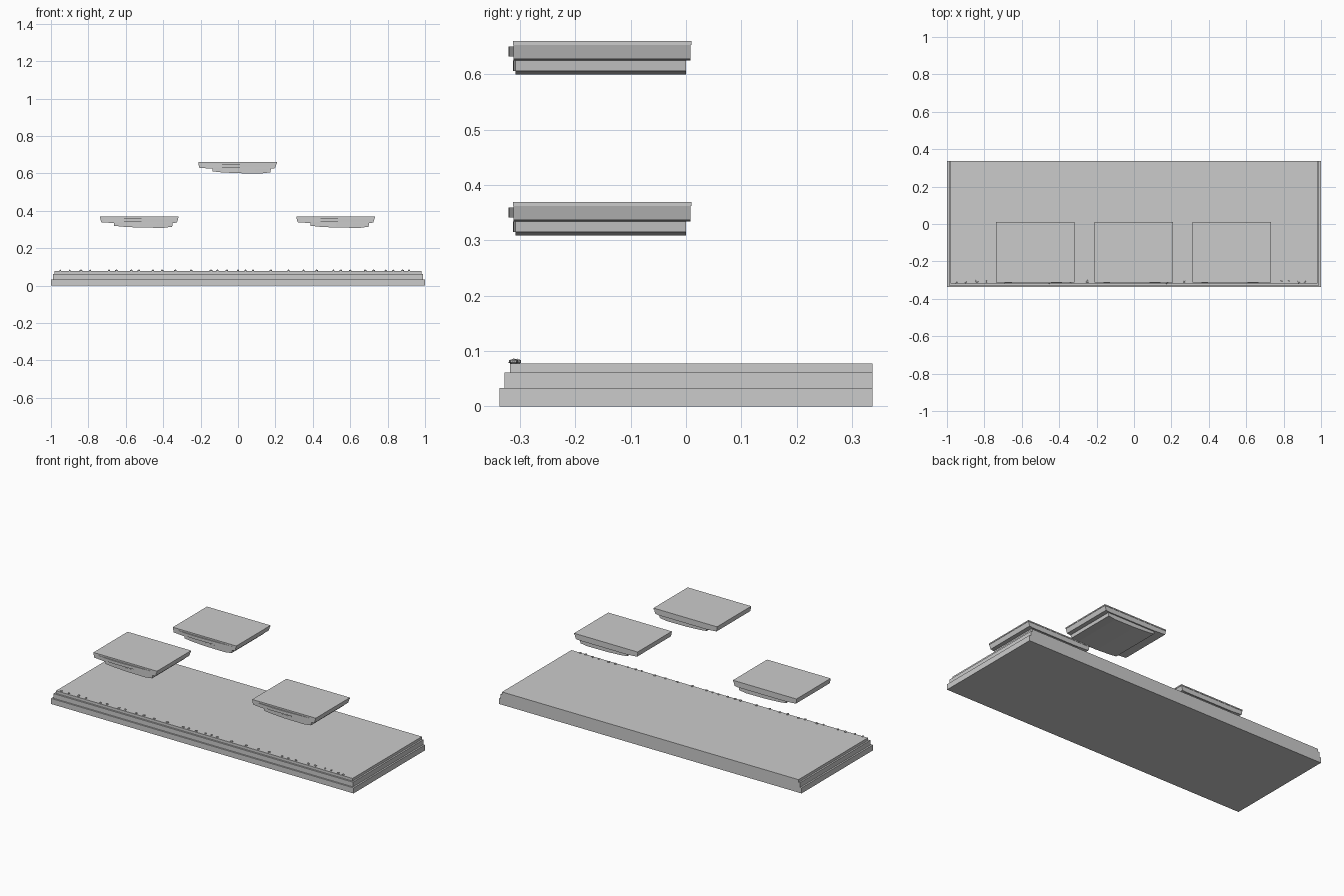
import bpy, bmesh, random
from mathutils import Vector, Matrix

if "Cube" in bpy.data.objects:
    bpy.data.objects.remove(bpy.data.objects["Cube"])

random.seed(4)
grey = bpy.data.materials.new("stone grey")
grey.diffuse_color = (0.6, 0.6, 0.6, 1)
grey.use_nodes = True
grey.node_tree.nodes["Principled BSDF"].inputs["Base Color"].default_value = grey.diffuse_color


def finish(name, bm):
    bmesh.ops.recalc_face_normals(bm, faces=bm.faces)
    mesh = bpy.data.meshes.new(name)
    bm.to_mesh(mesh)
    bm.free()
    mesh.materials.append(grey)
    ob = bpy.data.objects.new(name, mesh)
    bpy.context.collection.objects.link(ob)
    return ob


def prism(name, points, direction):
    """Extrude a closed outline along a direction."""
    bm = bmesh.new()
    face = bm.faces.new([bm.verts.new(p) for p in points])
    new = bmesh.ops.extrude_face_region(bm, geom=[face])["geom"]
    verts = [v for v in new if isinstance(v, bmesh.types.BMVert)]
    bmesh.ops.translate(bm, verts=verts, vec=Vector(direction))
    # put back the starting cap if the extrusion consumed it
    if any(e.is_boundary for e in bm.edges):
        bmesh.ops.holes_fill(bm, edges=[e for e in bm.edges if e.is_boundary])
    return finish(name, bm)


def box(name, x0, x1, y0, y1, z0, z1):
    return prism(name, [(x0, y0, z0), (x1, y0, z0), (x1, y1, z0), (x0, y1, z0)],
                 (0, 0, z1 - z0))


# stepped ground, flush at the back
for name, half, front, z0, z1 in (("ground_base", 1.0, -0.337, 0, 0.033),
                                  ("ground_middle", 0.99, -0.328, 0.033, 0.061),
                                  ("ground_top", 0.98, -0.318, 0.061, 0.077)):
    box(name, -half, half, front, 0.337, z0, z1)

# pebbles along the front edge
bm = bmesh.new()
for x in (-.95, -.90, -.84, -.79, -.69, -.65, -.57, -.53, -.455, -.405, -.335, -.25,
          -.145, -.11, -.06, 0, .04, .08, .175, .27, .35, .42, .51, .55, .60, .68,
          .725, .79, .83, .88, .915):
    r = random.uniform(0.006, 0.010)
    m = (Matrix.Translation((x, random.uniform(-0.313, -0.304), 0.081))
         @ Matrix.Rotation(random.uniform(0, 3), 4, 'Z')
         @ Matrix.Diagonal((r, r * 0.8, 0.005, 1)))
    bmesh.ops.create_icosphere(bm, subdivisions=1, radius=1, matrix=m)
finish("pebbles", bm)

# three floating ledges: slab, rim, faceted front and rounded underside
for side, cx, dz in (("left", -0.527, -0.291), ("middle", -0.002, 0), ("right", 0.523, -0.291)):
    box(side + "_ledge_slab", cx - 0.21, cx + 0.21, -0.313, 0.01, 0.653 + dz, 0.660 + dz)
    rim = [(-0.21, 0.653), (-0.205, 0.630), (-0.135, 0.625), (0.178, 0.625),
           (0.200, 0.628), (0.208, 0.653)]
    prism(side + "_ledge_rim", [(cx + x, -0.312, z + dz) for x, z in rim], (0, 0.32, 0))
    belly = [(-0.135, 0.625), (-0.135, 0.611), (-0.09, 0.606), (0.0, 0.601),
             (0.130, 0.600), (0.175, 0.606), (0.178, 0.625)]
    prism(side + "_ledge_belly", [(cx + x, -0.308, z + dz) for x, z in belly], (0, 0.308, 0))
    # shallow chipped bulges on the front
    for name, z0, h, y, d, pts in (
            ("upper", 0.632, 0.018, -0.312, 0.009, ((-0.19, 0), (-0.07, 1), (0.01, 0.9), (0.19, 0))),
            ("lower", 0.606, 0.019, -0.308, 0.005, ((-0.08, 0), (0.0, 1), (0.09, 0.8), (0.165, 0)))):
        prism(f"{side}_ledge_{name}_bulge", [(cx + x, y - d * k, z0 + dz) for x, k in pts],
              (0, 0, h))
